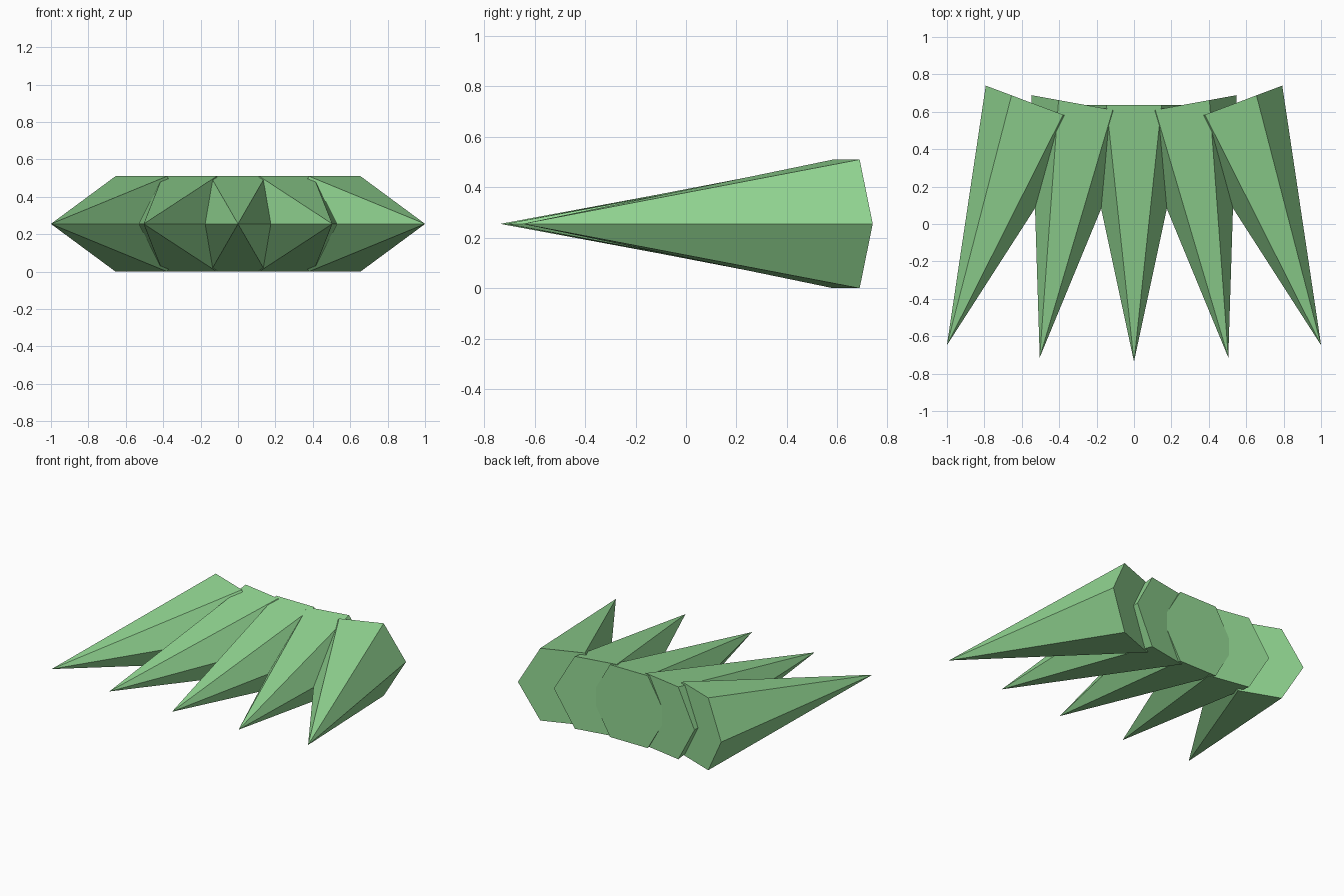
import bpy, bmesh, math
from mathutils import Matrix, Vector

if "Cube" in bpy.data.objects:
    bpy.data.objects.remove(bpy.data.objects["Cube"])

R, LENGTH = 0.2945, 1.372        # hexagon radius and spike length
BASE_Y, SPACING, FAN = 0.636, 0.2585, 0.18
Z = R * math.cos(math.pi / 6)    # flat hexagon side rests on the ground

green = bpy.data.materials.new("green")
green.diffuse_color = (0.29, 0.68, 0.29, 1)
green.use_nodes = True
green.node_tree.nodes["Principled BSDF"].inputs["Base Color"].default_value = green.diffuse_color


def spike(name, i):
    """Six-sided spike with a closed back, fanned out by its index."""
    bm = bmesh.new()
    ring = [bm.verts.new((R * math.cos(k * math.pi / 3), 0, R * math.sin(k * math.pi / 3)))
            for k in range(6)]
    tip = bm.verts.new((0, -LENGTH, 0))
    bm.faces.new(ring)
    for k in range(6):
        bm.faces.new((ring[k], tip, ring[(k + 1) % 6]))
    bmesh.ops.recalc_face_normals(bm, faces=bm.faces[:])
    place = Matrix.Translation(Vector((i * SPACING, BASE_Y, Z)))
    bm.transform(place @ Matrix.Rotation(i * FAN, 4, 'Z'))
    mesh = bpy.data.meshes.new(name)
    bm.to_mesh(mesh)
    bm.free()
    mesh.materials.append(green)
    bpy.context.collection.objects.link(bpy.data.objects.new(name, mesh))


# Row of five spikes, spreading towards the front
names = ["outer_left_spike", "left_spike", "centre_spike", "right_spike", "outer_right_spike"]
for i, name in enumerate(names, start=-2):
    spike(name, i)
